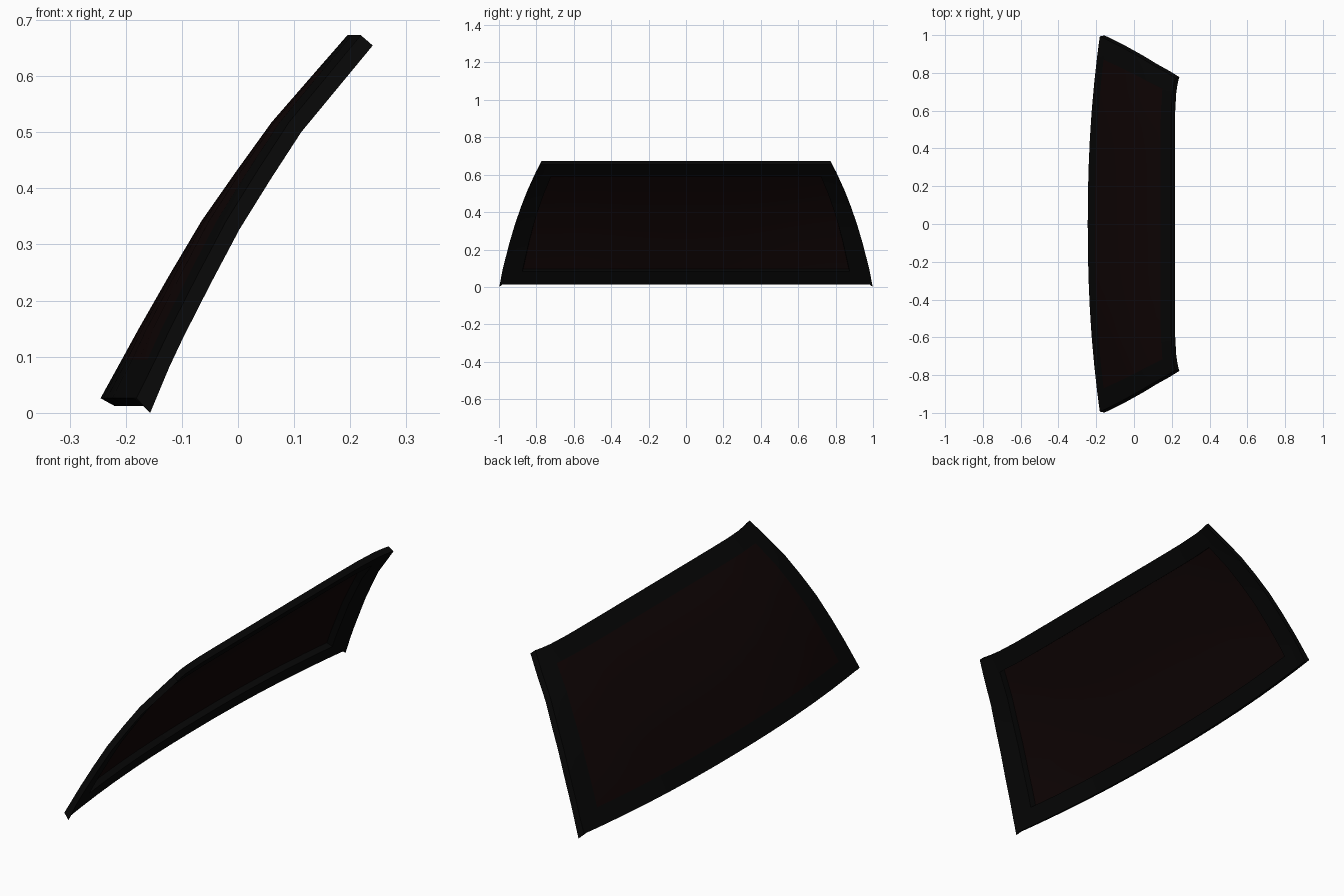
import bpy, bmesh, math

if "Cube" in bpy.data.objects:
    bpy.data.objects.remove(bpy.data.objects["Cube"])

# Outer-surface profile stations: centre x, extra x at the corner, z, half width
STATIONS = [
    (-0.245, 0.064, 0.026, 0.993),
    (-0.207, 0.060, 0.095, 0.978),
    (-0.178, 0.056, 0.148, 0.965),
    (-0.122, 0.050, 0.246, 0.940),
    (-0.065, 0.044, 0.342, 0.912),
    (-0.002, 0.037, 0.432, 0.881),
    (0.060, 0.031, 0.518, 0.847),
    (0.140, 0.027, 0.610, 0.805),
    (0.195, 0.024, 0.673, 0.773),
]
HALF = [0.0, 0.15, 0.3, 0.45, 0.6, 0.75, 0.89, 0.95, 0.985, 1.0]
COLS = [-t for t in reversed(HALF[1:])] + HALF
THICK = 0.028
ROWS, NC = len(STATIONS), len(COLS)


def point(r, c, inner):
    cx, dx, z, w = STATIONS[r]
    t = COLS[c]
    power = 2.2 + 8 * (r / (ROWS - 1)) ** 2
    x = cx + dx * abs(t) ** power
    y = t * w
    if inner:
        a, b = STATIONS[max(r - 1, 0)], STATIONS[min(r + 1, ROWS - 1)]
        tx, tz = b[0] - a[0], b[2] - a[2]
        n = math.hypot(tx, tz)
        x += THICK * tz / n
        z -= THICK * tx / n
        y += 0.005 * t
        if r == 0 and abs(t) == 1:
            z = 0.0          # small pointed lower corner
    return (x, y, z)


def is_glass(r, c):
    return 1 <= r < ROWS - 2 and 3 <= c < NC - 4


def build(name, color, glass):
    bm = bmesh.new()
    v = {(r, c, s): bm.verts.new(point(r, c, s))
         for r in range(ROWS) for c in range(NC) for s in (0, 1)}
    # glass is a single pane; the frame has an outer and an inner skin
    for r in range(ROWS - 1):
        for c in range(NC - 1):
            if is_glass(r, c) != glass:
                continue
            ring = [(r, c), (r + 1, c), (r + 1, c + 1), (r, c + 1)]
            bm.faces.new([v[a, b, 0] for a, b in ring])
            if not glass:
                bm.faces.new([v[a, b, 1] for a, b in reversed(ring)])
    # rims around the outside and the opening of the frame
    if not glass:
        for r0, r1, c0, c1 in ((0, ROWS - 1, 0, NC - 1),
                               (1, ROWS - 2, 3, NC - 4)):
            loop = [(r0, c) for c in range(c0, c1)]
            loop += [(r, c1) for r in range(r0, r1)]
            loop += [(r1, c) for c in range(c1, c0, -1)]
            loop += [(r, c0) for r in range(r1, r0, -1)]
            for p, q in zip(loop, loop[1:] + loop[:1]):
                bm.faces.new([v[p + (0,)], v[q + (0,)], v[q + (1,)], v[p + (1,)]])
    bmesh.ops.delete(bm, geom=[x for x in bm.verts if not x.link_faces],
                     context='VERTS')
    if glass:
        bm.normal_update()
        bm.faces.ensure_lookup_table()
        if bm.faces[0].normal.x > 0:
            bmesh.ops.reverse_faces(bm, faces=bm.faces[:])
    else:
        bmesh.ops.recalc_face_normals(bm, faces=bm.faces[:])
    me = bpy.data.meshes.new(name)
    bm.to_mesh(me)
    bm.free()
    ob = bpy.data.objects.new(name, me)
    bpy.context.collection.objects.link(ob)
    mat = bpy.data.materials.new(name)
    mat.diffuse_color = color
    mat.use_nodes = True
    mat.node_tree.nodes["Principled BSDF"].inputs["Base Color"].default_value = mat.diffuse_color
    me.materials.append(mat)
    bpy.ops.object.select_all(action='DESELECT')
    ob.select_set(True)
    bpy.context.view_layer.objects.active = ob
    bpy.ops.object.shade_smooth_by_angle(angle=math.radians(35))


build("windshield_frame", (0.002, 0.002, 0.002, 1), False)
build("windshield_glass", (0.005, 0.0015, 0.0015, 1), True)
